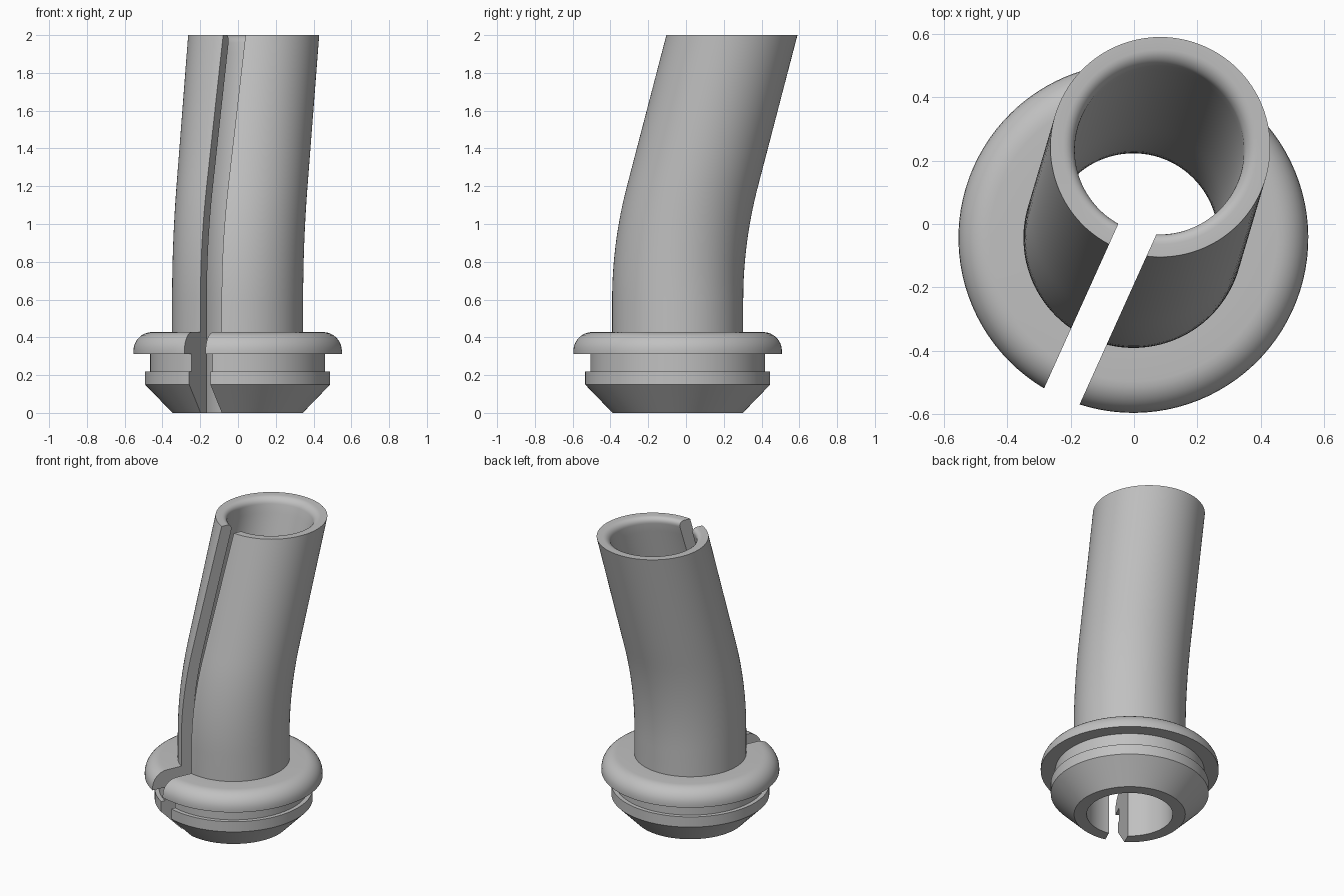
import bpy, bmesh
from math import asin, cos, sin, pi, radians
from mathutils import Vector

cube = bpy.data.objects.get("Cube")
if cube:
    bpy.data.objects.remove(cube, do_unlink=True)

AXIS = Vector((-0.002, -0.044))      # centre of the base
LEAN = Vector((0.085, 0.287))        # total sideways shift at the top
SLIT = radians(65.7)
ALONG = Vector((-cos(SLIT), -sin(SLIT)))   # direction in which the slit opens
ACROSS = Vector((sin(SLIT), -cos(SLIT)))
HALF_SLIT = 0.0615
TUBE, BORE, TOP, BEND = 0.347, 0.267, 2.0, 0.6
SEGMENTS = 96


def shift(z):
    """Sideways shift: straight foot, smooth bend, then a straight lean."""
    t = max(0, z - BEND)
    run = 0.6
    s = t * t / (2 * run) if t < run else t - run / 2
    return LEAN * (s / (TOP - BEND - run / 2))


def arc(r, z, radius, start, end, steps=8):
    angles = [radians(start + (end - start) * i / steps) for i in range(steps + 1)]
    return [(r + radius * cos(a), z + radius * sin(a)) for a in angles]


def ring(bm, r, z):
    """Open horizontal ring whose two ends lie on the slit's parallel walls."""
    c = shift(z)
    d = c.dot(ACROSS)
    a0 = asin((HALF_SLIT - d) / r)
    a1 = 2 * pi + asin((-HALF_SLIT - d) / r)
    verts = []
    for i in range(SEGMENTS + 1):
        a = a0 + (a1 - a0) * i / SEGMENTS
        p = AXIS + c + r * (cos(a) * ALONG + sin(a) * ACROSS)
        verts.append(bm.verts.new((p.x, p.y, z)))
    return verts


# Closed wall profile: tapered plug, groove, rounded flange, tube, lip, bore
lip = 0.04
heights = [BEND + (TOP - lip - BEND) * i / 24 for i in range(25)]
profile = [(0.345, 0), (0.49, 0.15), (0.49, 0.22), (0.463, 0.22), (0.463, 0.312)]
profile += [(0.552, 0.312)] + arc(0.452, 0.328, 0.1, 0, 90)
profile += [(TUBE, 0.428)] + [(TUBE, z) for z in heights] + [(TUBE, TOP)]
profile += arc(BORE + lip, TOP - lip, lip, 90, 180, 6)
profile += [(BORE, z) for z in reversed(heights[:-1])] + [(BORE, 0)]

bm = bmesh.new()
rings = [ring(bm, r, z) for r, z in profile]
for a, b in zip(rings, rings[1:] + rings[:1]):
    for i in range(SEGMENTS):
        bm.faces.new((a[i], a[i + 1], b[i + 1], b[i]))

# Flat slit walls
bm.faces.new([r[0] for r in rings])
bm.faces.new([r[-1] for r in reversed(rings)])
bmesh.ops.recalc_face_normals(bm, faces=bm.faces)

mesh = bpy.data.meshes.new("split_bent_sleeve")
bm.to_mesh(mesh)
bm.free()
sleeve = bpy.data.objects.new("split_bent_sleeve", mesh)
bpy.context.collection.objects.link(sleeve)

# Plain grey material
grey = bpy.data.materials.new("plain_grey")
grey.use_nodes = True
colour = (0.53, 0.53, 0.53, 1)
grey.diffuse_color = colour
grey.node_tree.nodes["Principled BSDF"].inputs["Base Color"].default_value = colour
mesh.materials.append(grey)

bpy.ops.object.select_all(action='DESELECT')
sleeve.select_set(True)
bpy.context.view_layer.objects.active = sleeve
bpy.ops.object.shade_smooth_by_angle(angle=radians(30))
